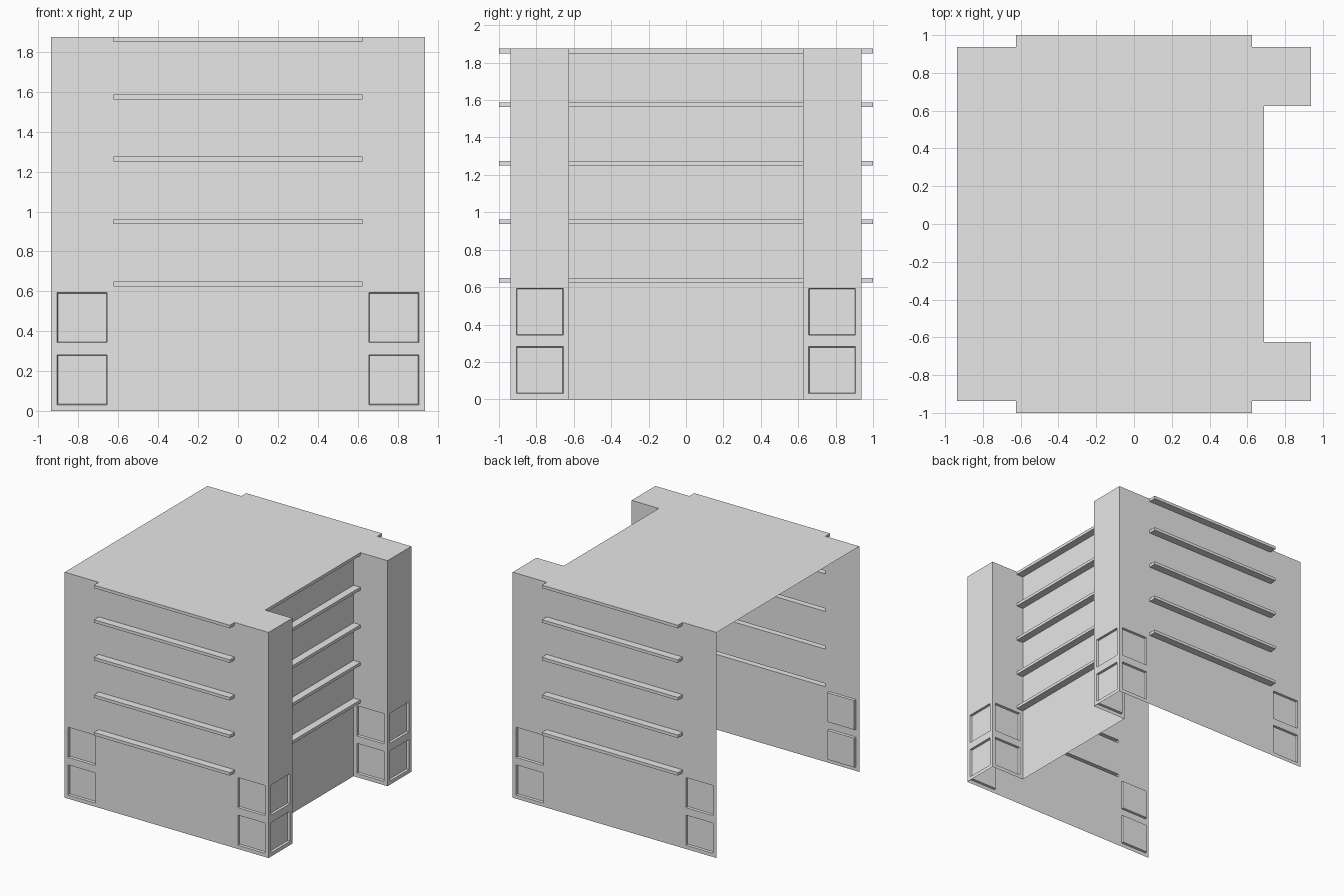
import bpy, bmesh
from math import pi
from mathutils import Matrix

if "Cube" in bpy.data.objects:
    bpy.data.objects.remove(bpy.data.objects["Cube"], do_unlink=True)

TILE = 0.3125
HALF = 3 * TILE           # half width of the block
HEIGHT = 6 * TILE
RIM = TILE / 10           # border around each sunk panel
LEDGE = 0.025             # ledge thickness
REACH = TILE / 5          # ledge projection

grey = bpy.data.materials.new("concrete grey")
grey.use_nodes = True
colour = (0.8, 0.8, 0.8, 1)
grey.diffuse_color = colour
grey.node_tree.nodes["Principled BSDF"].inputs["Base Color"].default_value = colour


def finish(name, bm):
    mesh = bpy.data.meshes.new(name)
    bm.to_mesh(mesh)
    bm.free()
    mesh.materials.append(grey)
    obj = bpy.data.objects.new(name, mesh)
    bpy.context.collection.objects.link(obj)


def wall(name, half, panels, ledge_half, place, turn):
    """Single-skin wall facing -y, cut into cells, with sunk panels and ledges."""
    panel_spans = [(c - TILE / 2 + RIM, c + TILE / 2 - RIM) for c in panels]
    panel_rows = [(r * TILE + RIM, (r + 1) * TILE - RIM) for r in range(2)] if panels else []
    ledge_rows = []
    if ledge_half:
        lows = [min(r * TILE, HEIGHT - LEDGE) for r in range(2, 7)]
        ledge_rows = [(z, z + LEDGE) for z in lows]
    ledge_spans = [(-ledge_half, ledge_half)] if ledge_half else []

    def cuts(ends, spans):
        return sorted({round(v, 5) for s in [ends] + spans for v in s})

    us = cuts((-half, half), panel_spans + ledge_spans)
    zs = cuts((0, HEIGHT), panel_rows + ledge_rows)

    def within(value, spans):
        return any(a < value < b for a, b in spans)

    bm = bmesh.new()
    grid = [[bm.verts.new((u, 0, z)) for u in us] for z in zs]
    sunk, raised = [], []
    for j in range(len(zs) - 1):
        for i in range(len(us) - 1):
            f = bm.faces.new((grid[j][i], grid[j][i + 1], grid[j + 1][i + 1], grid[j + 1][i]))
            c = f.calc_center_median()
            if within(c.x, panel_spans) and within(c.z, panel_rows):
                sunk.append(f)
            elif within(c.x, ledge_spans) and within(c.z, ledge_rows):
                raised.append(f)
    bm.normal_update()
    if sunk:
        bmesh.ops.inset_individual(bm, faces=sunk, thickness=0.005, depth=-0.018)
    if raised:
        tips = bmesh.ops.extrude_discrete_faces(bm, faces=raised)["faces"]
        bmesh.ops.translate(bm, verts=[v for f in tips for v in f.verts], vec=(0, -REACH, 0))
    bm.transform(Matrix.Translation((*place, 0)) @ Matrix.Rotation(turn, 4, 'Z'))
    finish(name, bm)


# Long walls and the recessed side wall between the piers
corner = HALF - TILE / 2
wall("front_wall", HALF, (-corner, corner), 2 * TILE, (0, -HALF), 0)
wall("back_wall", HALF, (-corner, corner), 2 * TILE, (0, HALF), pi)
wall("recessed_side_wall", 2 * TILE, (), 2 * TILE, (2 * TILE, 0), pi / 2)

# Corner piers: outer and inner faces
for side, label in ((-1, "front"), (1, "back")):
    wall(label + "_pier_outer", TILE / 2, (0,), 0, (HALF, side * corner), pi / 2)
    wall(label + "_pier_inner", TILE / 2, (0,), 0, (corner, side * 2 * TILE),
         0 if side > 0 else pi)

# Flat roof, notched at the recess
bm = bmesh.new()
inner = 2 * TILE
outline = [(-HALF, -HALF), (HALF, -HALF), (HALF, -inner), (inner, -inner),
           (inner, inner), (HALF, inner), (HALF, HALF), (-HALF, HALF)]
bm.faces.new([bm.verts.new((x, y, HEIGHT)) for x, y in outline])
finish("roof", bm)
